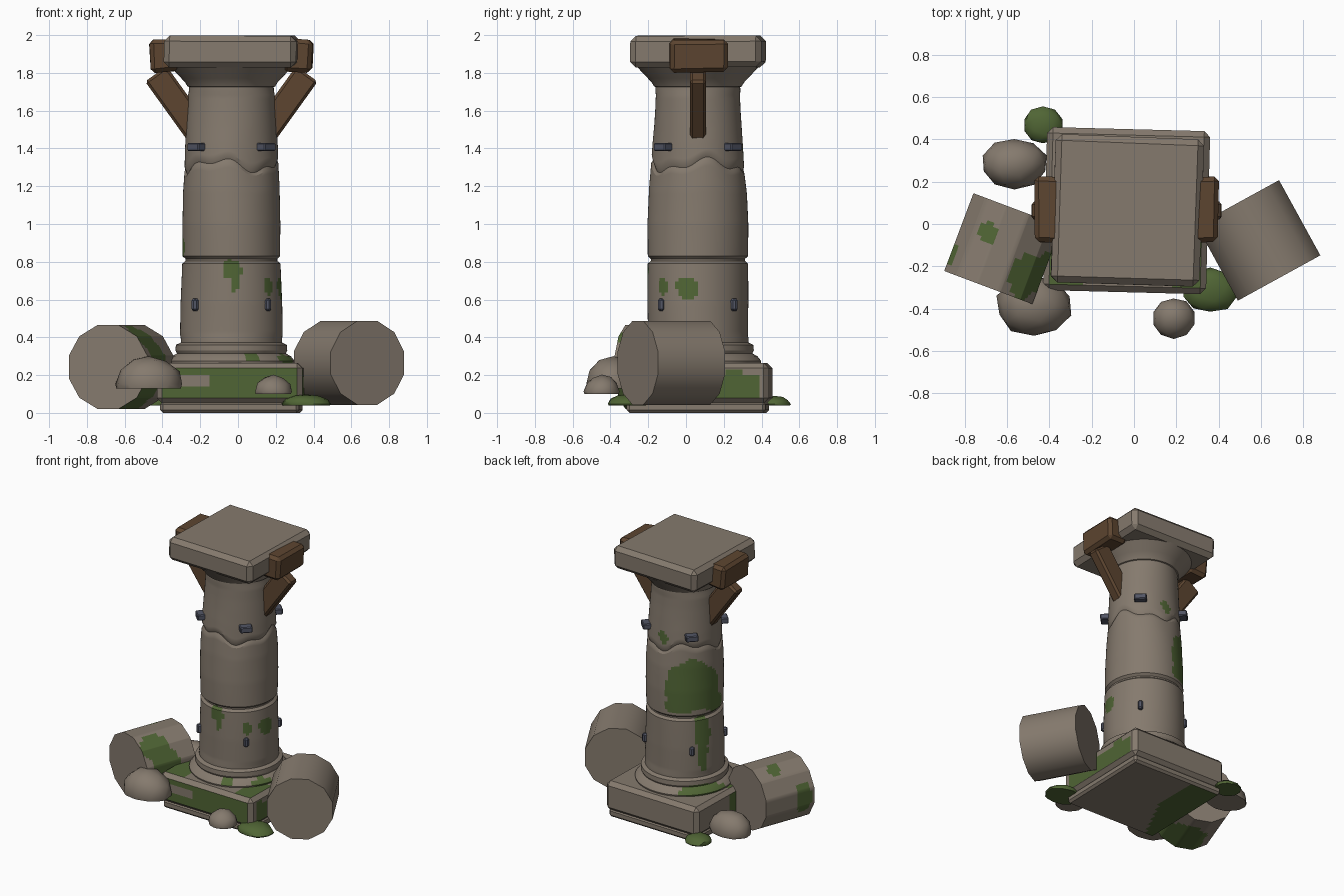
import bpy, bmesh, math, random
from mathutils import Vector, Matrix

if "Cube" in bpy.data.objects:
    bpy.data.objects.remove(bpy.data.objects["Cube"])

random.seed(4)
CX, CY = -0.035, 0.063          # column axis


def mat(name, rgb):
    m = bpy.data.materials.new(name)
    m.diffuse_color = (*rgb, 1)
    m.use_nodes = True
    m.node_tree.nodes["Principled BSDF"].inputs["Base Color"].default_value = m.diffuse_color
    return m


STONE = mat("stone", (0.235, 0.195, 0.155))
MOSS = mat("moss", (0.080, 0.130, 0.035))
WOOD = mat("wood", (0.110, 0.060, 0.030))
METAL = mat("dark_metal", (0.085, 0.092, 0.130))


def finish(bm, name, mats, rule=None, angle=30):
    """Turn a world-space bmesh into an object, painting faces by a rule."""
    bmesh.ops.recalc_face_normals(bm, faces=bm.faces)
    bm.normal_update()
    if rule:
        for f in bm.faces:
            f.material_index = int(rule(f.calc_center_median(), f.normal))
    me = bpy.data.meshes.new(name)
    bm.to_mesh(me)
    bm.free()
    ob = bpy.data.objects.new(name, me)
    bpy.context.collection.objects.link(ob)
    for m in mats:
        me.materials.append(m)
    bpy.ops.object.select_all(action='DESELECT')
    ob.select_set(True)
    bpy.context.view_layer.objects.active = ob
    bpy.ops.object.shade_smooth_by_angle(angle=math.radians(angle))
    return ob


def slice_mesh(bm, axis, step, lo, hi):
    """Cut the mesh into strips so moss edges can follow the faces."""
    n = Vector((0, 0, 0))
    n[axis] = 1
    v = lo + step
    while v < hi - step * 0.3:
        bmesh.ops.bisect_plane(bm, geom=bm.verts[:] + bm.edges[:] + bm.faces[:],
                               plane_co=n * v, plane_no=n)
        v += step


def block(size, bevel, jitter=0.0):
    bm = bmesh.new()
    bmesh.ops.create_cube(bm, size=1, matrix=Matrix.Diagonal((*size, 1)))
    for v in bm.verts:
        v.co += Vector([random.uniform(-jitter, jitter) for _ in range(3)])
    bmesh.ops.bevel(bm, geom=bm.edges[:], offset=bevel, segments=1, affect='EDGES')
    return bm


def place(bm, loc, rot=Matrix()):
    bm.transform(Matrix.Translation(loc) @ rot)
    return bm


def rz(deg):
    return Matrix.Rotation(math.radians(deg), 4, 'Z')


# Moss spots: (x, y, z, horizontal radius, vertical radius)
def on_column(az, z, w, h, r=0.26):
    a = math.radians(az)
    return (CX + r * math.cos(a), CY + r * math.sin(a), z, w, h)


COLUMN_MOSS = [on_column(*s) for s in (
    (-90, .76, .055, .05), (-86, .69, .03, .06), (-43, .675, .035, .05),
    (-13, .655, .06, .06), (135, 1.08, .17, .14), (125, .95, .15, .11),
    (160, .98, .13, .11), (180, .89, .07, .07), (152, .7, .06, .12),
    (152, .52, .04, .10), (88, 1.38, .05, .05), (-70, .29, .05, .03, .31),
    (150, .29, .16, .04, .31), (-25, .28, .08, .03, .32))]
DRUM_MOSS = [(-.685, -.045, .465, .052, .09), (-.50, -.25, .40, .10, .10),
             (-.44, -.22, .28, .10, .14), (-.50, -.27, .10, .13, .13),
             (-.60, -.20, .02, .17, .10), (-.86, -.15, .25, .06, .12)]


def mossy(spots):
    def rule(p, n):
        wob = 1 + 0.18 * math.sin(31 * p.x + 27 * p.z) + 0.15 * math.sin(37 * p.y - 41 * p.z)
        return any(((p.x - x) ** 2 + (p.y - y) ** 2) / w ** 2 + (p.z - z) ** 2 / h ** 2 < wob
                   for x, y, z, w, h in spots)
    return rule


# Plinth: thin footing and bevelled block, moss on front, sides and underside
def plinth_rule(p, n):
    w = 0.012 * math.sin(23 * (p.x + p.y))
    if n.y < -0.9:
        return .07 < p.z < .25 + w and not (p.x < -.14 and .15 < p.z < .19)
    if n.x > 0.9:
        return -.27 < p.y < .39 and .08 < p.z < .21 + w
    if n.x < -0.9:
        return p.y < .12 + 2 * w and .08 < p.z < .24
    if n.z > 0.9:
        return (p.x - CX) > .22 and p.y < -.05 or p.x < -.25 and p.y < .05
    return n.z < -0.9 and p.x < -.16 + .5 * (p.y - CY) * (p.y < CY)


for name, half, z0, z1, bev in (("plinth_footing", .368, 0, .06, .015),
                                ("plinth_block", .385, .05, .265, .028)):
    bm = place(block((half * 2, half * 2, z1 - z0), bev, 0.0),
               (CX, CY, (z0 + z1) / 2), rz(-1.5))
    for ax, lo, hi in ((0, -.45, .4), (1, -.36, .48), (2, .05, .27)):
        slice_mesh(bm, ax, .03, lo, hi)
    finish(bm, name, [STONE, MOSS], plinth_rule)


# Column: lathe of rings, three drums with worn seams and a flared capital
PROFILE = [(.33, .25), (.335, .275), (.315, .30), (.288, .315), (.296, .33), (.294, .36),
           (.268, .372), (.268, .58), (.263, .79), (.246, .805), (.246, .815),
           (.262, .83), (.263, 1.0), (.257, 1.18), (.248, 1.29), (.236, 1.31),
           (.246, 1.335), (.242, 1.42), (.230, 1.6), (.224, 1.725),
           (.232, 1.728), (.245, 1.75), (.325, 1.835)]
SEG = 80
bm = bmesh.new()
rings = []
fine = [PROFILE[0]]
for (r0, z0), (r1, z1) in zip(PROFILE, PROFILE[1:]):
    k = max(1, round((z1 - z0) / .02))
    fine += [(r0 + (r1 - r0) * i / k, z0 + (z1 - z0) * i / k) for i in range(1, k + 1)]
for r, z in fine:
    ring = []
    for i in range(SEG):
        a = math.tau * i / SEG
        worn = max(0, 1 - abs(z - 1.32) / .2)            # ragged upper seam
        zz = z + worn * (.03 * math.sin(3 * a + 1) + .018 * math.sin(7 * a))
        rr = r + (.004 * math.sin(2 * a + 5 * z) if .4 < z < 1.7 else 0)
        ring.append(bm.verts.new((CX + rr * math.cos(a), CY + rr * math.sin(a), zz)))
    rings.append(ring)
for lo, hi in zip(rings, rings[1:]):
    for i in range(SEG):
        j = (i + 1) % SEG
        bm.faces.new((lo[i], lo[j], hi[j], hi[i]))
bm.faces.new(rings[0])
bm.faces.new(rings[-1])
finish(bm, "column_shaft", [STONE, MOSS], mossy(COLUMN_MOSS))

# Top slab
finish(place(block((.70, .70, .17), .03, .004), (CX + .005, CY, 1.914), rz(-2)),
       "top_slab", [STONE])

# Timber blocks and braces on both sides
for side, tag in ((-1, "left"), (1, "right")):
    tilt = Matrix.Rotation(math.radians(4 * side), 4, 'Y')
    finish(place(block((.15, .31, .17), .022, .005), (CX + side * .355, CY + .004, 1.892), tilt),
           "timber_block_" + tag, [WOOD])
    a, b = Vector((CX + side * .40, CY, 1.795)), Vector((CX + side * .17, CY, 1.475))
    rot = (a - b).to_track_quat('Z', 'Y').to_matrix().to_4x4()
    finish(place(block((.085, .14, (a - b).length), .014), (a + b) / 2, rot),
           "timber_brace_" + tag, [WOOD])

# Metal clamps and studs on the four diagonals
for i in range(4):
    az = 45 + 90 * i
    d = Vector((math.cos(math.radians(az)), math.sin(math.radians(az)), 0))
    base = Vector((CX, CY, 0))
    finish(place(block((.09, .085, .042), .006), base + d * .247 + Vector((0, 0, 1.408)), rz(az)),
           "metal_clamp_%d" % (i + 1), [METAL])
    finish(place(block((.04, .035, .065), .010), base + d * .27 + Vector((0, 0, .572)), rz(az)),
           "metal_stud_%d" % (i + 1), [METAL])

# Fallen drums: back end centre, front end centre, moss spots
for name, a, b, spots in (
        ("fallen_drum_right", (.49, .10, .265), (.685, -.255, .265), []),
        ("fallen_drum_left", (-.55, .067, .243), (-.688, -.30, .243), DRUM_MOSS)):
    a, b = Vector(a), Vector(b)
    axis = (b - a).normalized()
    bm = bmesh.new()
    bmesh.ops.create_cone(bm, cap_ends=True, segments=12, radius1=.23, radius2=.23,
                          depth=(b - a).length)
    bm.transform(rz(15))
    rot = axis.to_track_quat('Z', 'Y').to_matrix().to_4x4()
    if spots:
        slice_mesh(bm, 2, .02, -.2, .2)
        for ax in (0, 1):
            slice_mesh(bm, ax, .03, -.23, .23)
    place(bm, (a + b) / 2, rot)
    spot_rule = mossy(spots)
    finish(bm, name, [STONE, MOSS],
           lambda p, n: abs(n.dot(axis)) < .9 and spot_rule(p, n), 40)

# Loose rocks and moss clumps: flat-bottomed domes (x, y, z, half sizes, height)
ROCKS = (("rock_front_left", -.472, -.385, .13, .18, .145, .17, STONE),
         ("rock_front_small", .187, -.445, .10, .10, .095, .10, STONE),
         ("rock_back_left", -.565, .285, .08, .155, .12, .15, STONE),
         ("moss_clump_front", .36, -.313, .04, .135, .105, .06, MOSS),
         ("moss_clump_back", -.43, .467, .04, .095, .09, .05, MOSS))
for name, x, y, z, sx, sy, h, m in ROCKS:
    bm = bmesh.new()
    bmesh.ops.create_icosphere(bm, subdivisions=2, radius=1)
    for v in bm.verts:
        v.co *= random.uniform(.95, 1.04)
    bmesh.ops.bisect_plane(bm, geom=bm.verts[:] + bm.edges[:] + bm.faces[:],
                           plane_co=(0, 0, -.15), plane_no=(0, 0, -1), clear_outer=True)
    bmesh.ops.holes_fill(bm, edges=[e for e in bm.edges if e.is_boundary])
    bm.transform(Matrix.Translation((x, y, z + .13 * h)) @ Matrix.Diagonal((sx, sy, h * .87, 1)))
    finish(bm, name, [m], None, 40)
